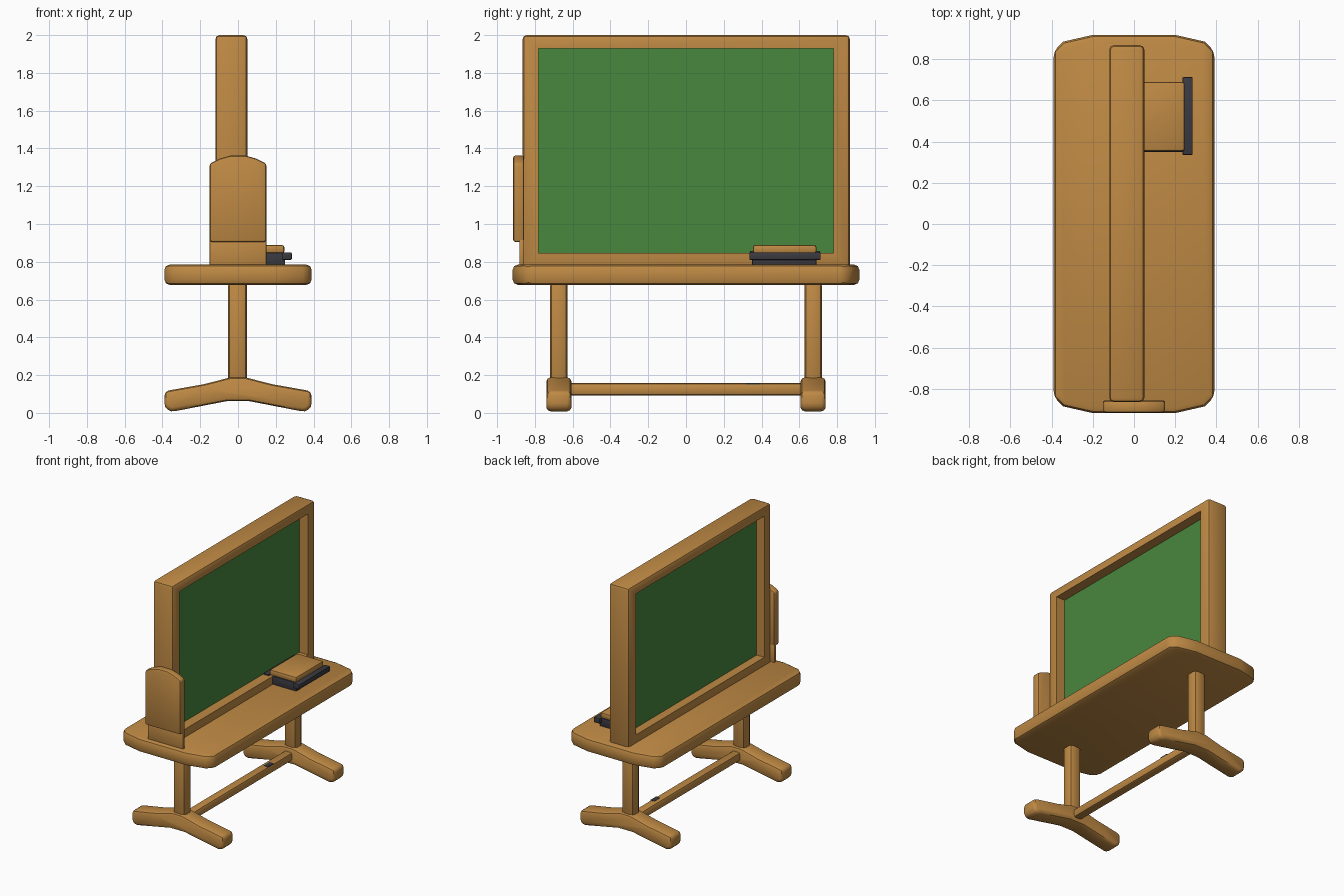
import bpy, bmesh, math

if "Cube" in bpy.data.objects:
    bpy.data.objects.remove(bpy.data.objects["Cube"])


def material(name, rgb):
    m = bpy.data.materials.new(name)
    m.diffuse_color = (*rgb, 1)
    m.use_nodes = True
    m.node_tree.nodes["Principled BSDF"].inputs["Base Color"].default_value = m.diffuse_color
    return m


WOOD = material("warm wood", (0.52, 0.252, 0.058))
GREEN = material("board green", (0.066, 0.245, 0.048))
DARK = material("dark felt", (0.042, 0.042, 0.052))


def finish(name, bm, mat, bevel=0.0, keep=()):
    """Round the sharp edges (except those in keep), then make a smooth object."""
    bmesh.ops.recalc_face_normals(bm, faces=bm.faces)
    if bevel:
        sharp = [e for e in bm.edges if e.calc_face_angle(0) > math.radians(35)
                 and not any(v in keep for v in e.verts)]
        bmesh.ops.bevel(bm, geom=sharp, offset=bevel, offset_type='OFFSET',
                        segments=2, profile=0.5, affect='EDGES', clamp_overlap=True)
    mesh = bpy.data.meshes.new(name)
    bm.to_mesh(mesh)
    bm.free()
    mesh.materials.append(mat)
    ob = bpy.data.objects.new(name, mesh)
    bpy.context.collection.objects.link(ob)
    bpy.ops.object.select_all(action='DESELECT')
    ob.select_set(True)
    bpy.context.view_layer.objects.active = ob
    bpy.ops.object.shade_smooth_by_angle(angle=math.radians(40))
    return ob


def prism(name, outline, axis, lo, hi, mat, bevel=0.0):
    """Extrude a 2D outline along y (outline in x, z) or z (outline in x, y)."""
    bm = bmesh.new()
    place = (lambda a, b, t: (a, t, b)) if axis == 'y' else (lambda a, b, t: (a, b, t))
    rings = [[bm.verts.new(place(a, b, t)) for a, b in outline] for t in (lo, hi)]
    n = len(outline)
    for ring in rings:
        bm.faces.new(ring)
    for i in range(n):
        j = (i + 1) % n
        bm.faces.new((rings[0][i], rings[0][j], rings[1][j], rings[1][i]))
    return finish(name, bm, mat, bevel)


def box(name, x, y, z, mat, bevel=0.0):
    outline = [(x[0], y[0]), (x[1], y[0]), (x[1], y[1]), (x[0], y[1])]
    return prism(name, outline, 'z', z[0], z[1], mat, bevel)


# Board frame: four rectangular loops joined into a closed ring
bm = bmesh.new()
outer = (-0.865, 0.868, 0.76, 2.0)
inner = (-0.78, 0.78, 0.847, 1.93)
loops = []
for (y0, y1, z0, z1), x in ((outer, -0.12), (outer, 0.05), (inner, 0.05), (inner, -0.12)):
    loops.append([bm.verts.new((x, y, z)) for y, z in ((y0, z0), (y1, z0), (y1, z1), (y0, z1))])
for k in range(4):
    a, b = loops[k], loops[(k + 1) % 4]
    for i in range(4):
        j = (i + 1) % 4
        bm.faces.new((a[i], a[j], b[j], b[i]))
finish("board_frame", bm, WOOD, 0.022, keep=set(loops[2] + loops[3]))

# Thin writing surface, set deep inside the frame
box("writing_board", (-0.054, -0.025), (-0.80, 0.80), (0.83, 1.95), GREEN)

# Table top with clipped corners
quarter = [(0.39, 0.84), (0.345, 0.885), (0.20, 0.918)]
half = quarter + [(-x, y) for x, y in reversed(quarter)]
top = half + [(-x, -y) for x, y in half]
prism("table_top", top, 'z', 0.678, 0.785, WOOD, 0.028)

# End panel with an arched top, on a thinner base
arch = [(-0.15, 0.905), (0.15, 0.905), (0.15, 1.32), (0.10, 1.345), (0.04, 1.362),
        (-0.04, 1.362), (-0.10, 1.345), (-0.15, 1.32)]
prism("end_panel", arch, 'y', -0.915, -0.857, WOOD, 0.012)
box("end_panel_base", (-0.15, 0.15), (-0.882, -0.857), (0.77, 0.92), WOOD, 0.006)

# Eraser: wooden handle, dark pad, and a dark lip on both long sides
box("eraser_handle", (0.02, 0.245), (0.355, 0.69), (0.845, 0.888), WOOD, 0.01)
box("eraser_pad", (0.045, 0.25), (0.35, 0.69), (0.782, 0.847), DARK, 0.004)
box("eraser_lip", (0.235, 0.285), (0.335, 0.713), (0.81, 0.85), DARK, 0.006)
box("eraser_back_lip", (-0.02, 0.025), (0.338, 0.71), (0.84, 0.857), DARK, 0.003)

# Legs and angled feet at both ends
foot_half = [(0.04, 0.188), (0.18, 0.152), (0.388, 0.115), (0.39, 0.03),
             (0.355, 0.005), (0.20, 0.035), (0.06, 0.062)]
foot = foot_half + [(-x, z) for x, z in reversed(foot_half)]
for side, label in ((-1, "front"), (1, "back")):
    yc = side * 0.673
    box(label + "_leg", (-0.052, 0.048), (yc - 0.046, yc + 0.046), (0.12, 0.70), WOOD, 0.026)
    prism(label + "_foot", foot, 'y', yc - 0.066, yc + 0.066, WOOD, 0.033)

# Stretcher between the feet with a small dark mark on top
box("stretcher", (-0.035, 0.035), (-0.64, 0.64), (0.092, 0.157), WOOD, 0.018)
box("stretcher_mark", (-0.005, 0.03), (0.32, 0.39), (0.151, 0.159), DARK)
